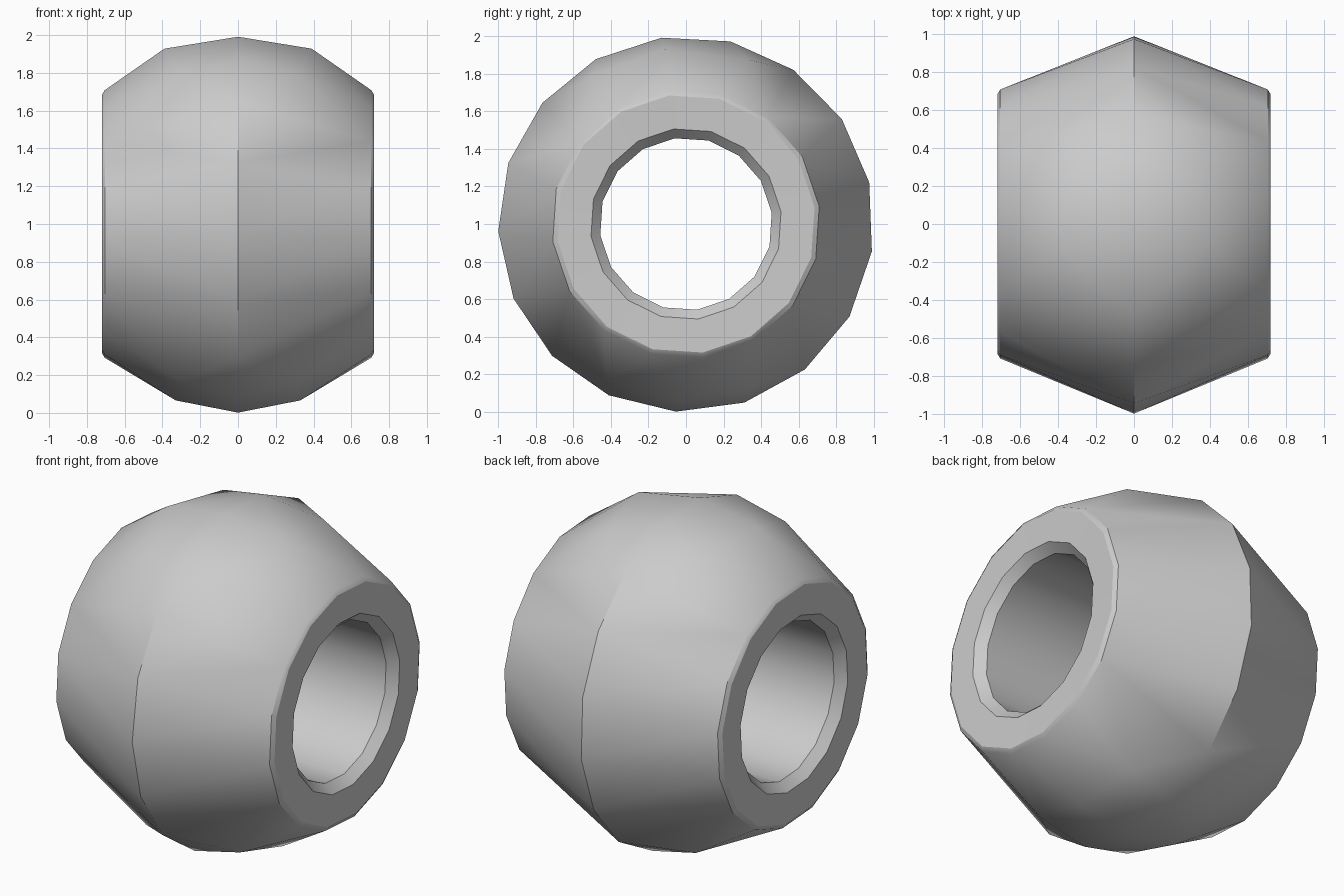
import bpy
import bmesh
from math import sin, cos, radians, tau

cube = bpy.data.objects.get("Cube")
if cube:
    bpy.data.objects.remove(cube, do_unlink=True)

RIDGE_SIDES = 17
END_SIDES = 16
PHASE = radians(-7.5)

grey = bpy.data.materials.new("plain grey")
grey.use_nodes = True
grey.diffuse_color = (0.6, 0.6, 0.6, 1)
grey.node_tree.nodes["Principled BSDF"].inputs["Base Color"].default_value = (0.6, 0.6, 0.6, 1)

bm = bmesh.new()


def point(x, radius, angle):
    """Vertex around the bore axis; angle runs from the top towards the back."""
    return bm.verts.new((x, radius * sin(angle), 1 + radius * cos(angle)))


def ring(x, radius, sides):
    return [point(x, radius, PHASE + tau * i / sides) for i in range(sides)]


def bridge(a, b):
    for i in range(len(a)):
        j = (i + 1) % len(a)
        bm.faces.new((a[i], a[j], b[j], b[i]))


# Outer shell: sharp middle ridge, rounded top and bottom, tapered ends
ring(0, 1.0, RIDGE_SIDES)
end_rims = {}
for side in (-1, 1):
    ring(side * 0.705, 0.715, END_SIDES)
    end_rims[side] = ring(side * 0.72, 0.69, END_SIDES)
    for degrees, x in ((-32, 0.31), (-7, 0.39), (21, 0.33),
                       (159, 0.3), (183, 0.33), (207, 0.31)):
        point(side * x, 0.935, radians(degrees))
bmesh.ops.convex_hull(bm, input=bm.verts[:])

# Open the flat ends
caps = [f for f in bm.faces if all(abs(v.co.x) > 0.715 for v in f.verts)]
bmesh.ops.delete(bm, geom=caps, context='FACES')

# End faces, chamfers and bore
bores = []
for side, rim in end_rims.items():
    lip = ring(side * 0.715, 0.51, END_SIDES)
    bore = ring(side * 0.66, 0.46, END_SIDES)
    bridge(rim, lip)
    bridge(lip, bore)
    bores.append(bore)
bridge(*bores)

bmesh.ops.recalc_face_normals(bm, faces=bm.faces[:])
mesh = bpy.data.meshes.new("bead")
bm.to_mesh(mesh)
bm.free()
mesh.materials.append(grey)

bead = bpy.data.objects.new("bead", mesh)
bpy.context.collection.objects.link(bead)
bpy.ops.object.select_all(action='DESELECT')
bead.select_set(True)
bpy.context.view_layer.objects.active = bead
bpy.ops.object.shade_smooth_by_angle(angle=radians(30))
